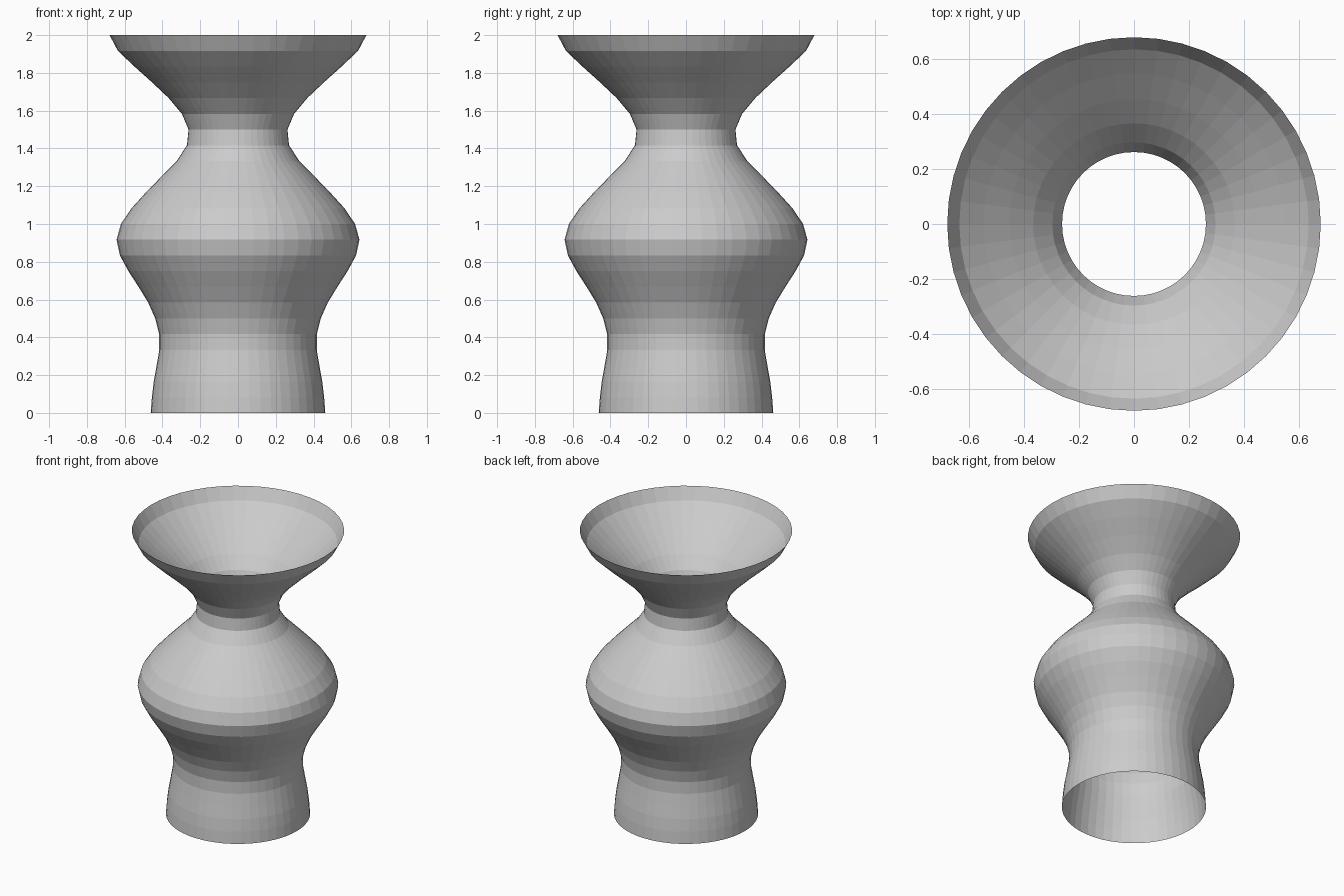
import bpy, bmesh, math

if "Cube" in bpy.data.objects:
    bpy.data.objects.remove(bpy.data.objects["Cube"])

SEGMENTS = 48
HEIGHT = 2.0
# Radius of each evenly spaced ring, from the foot to the rim
RADII = [0.462, 0.456, 0.446, 0.431, 0.417, 0.417, 0.438, 0.475, 0.526,
         0.580, 0.625, 0.643, 0.620, 0.564, 0.488, 0.407, 0.325, 0.270,
         0.262, 0.297, 0.367, 0.455, 0.548, 0.636, 0.680]

# Plain grey surface
grey = bpy.data.materials.new("grey")
grey.diffuse_color = (0.6, 0.6, 0.6, 1.0)
grey.use_nodes = True
grey.node_tree.nodes["Principled BSDF"].inputs["Base Color"].default_value = grey.diffuse_color

# Vase wall: a thin turned shell, open at the foot and the rim
bm = bmesh.new()
rings = []
for k, r in enumerate(RADII):
    z = HEIGHT * k / (len(RADII) - 1)
    rings.append([bm.verts.new((r * math.cos(2 * math.pi * i / SEGMENTS),
                                r * math.sin(2 * math.pi * i / SEGMENTS), z))
                  for i in range(SEGMENTS)])
for low, high in zip(rings, rings[1:]):
    for i in range(SEGMENTS):
        j = (i + 1) % SEGMENTS
        bm.faces.new((low[i], low[j], high[j], high[i]))

mesh = bpy.data.meshes.new("vase_wall")
bm.to_mesh(mesh)
bm.free()
mesh.materials.append(grey)
vase = bpy.data.objects.new("vase_wall", mesh)
bpy.context.collection.objects.link(vase)
